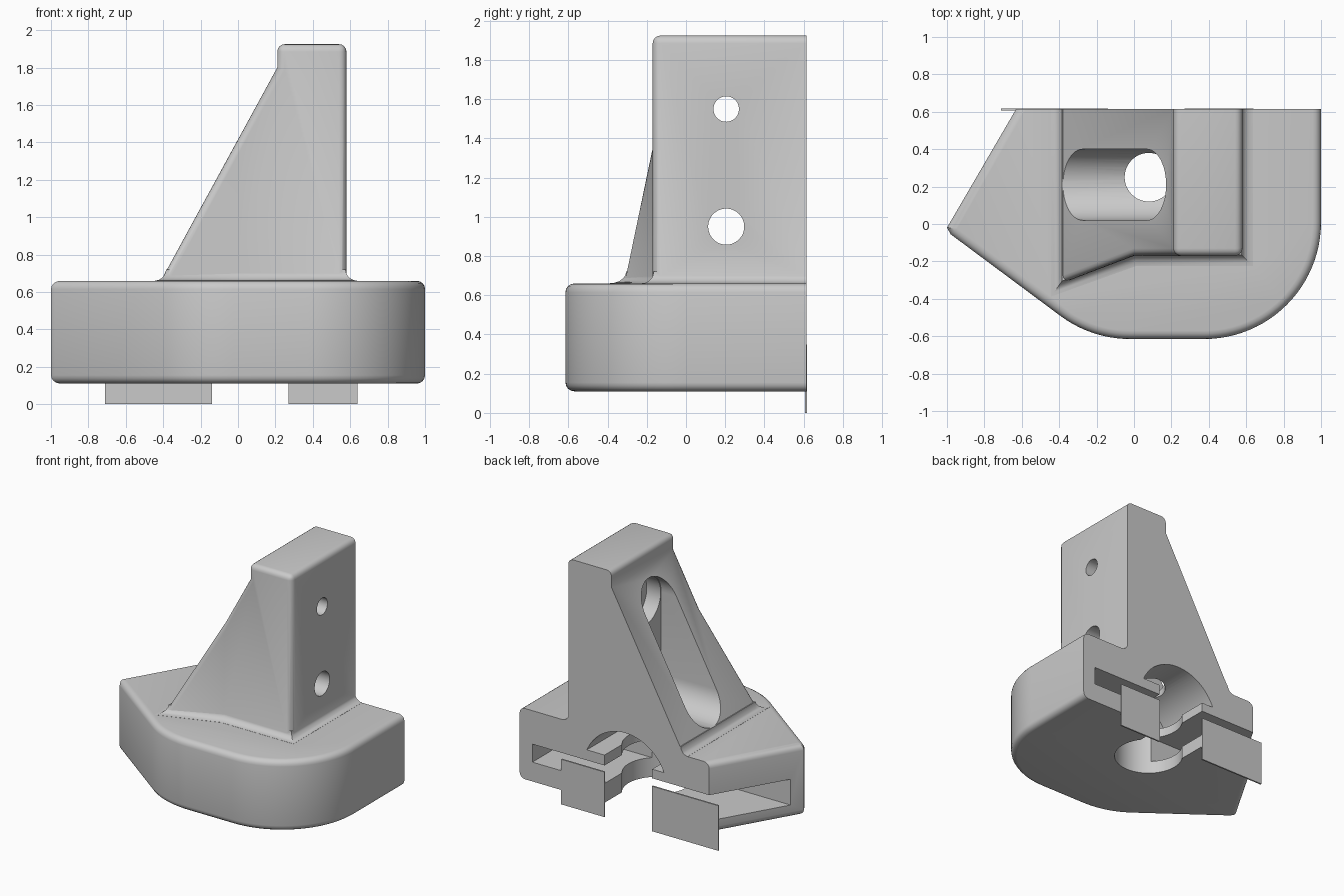
import bpy, bmesh, math
from math import sin, cos, pi, radians

cube = bpy.data.objects.get("Cube")
if cube:
    bpy.data.objects.remove(cube, do_unlink=True)

grey = bpy.data.materials.new("plain grey")
grey.use_nodes = True
colour = (0.59, 0.59, 0.59, 1)
grey.diffuse_color = colour
grey.node_tree.nodes["Principled BSDF"].inputs["Base Color"].default_value = colour


def finish(bm, name):
    bmesh.ops.recalc_face_normals(bm, faces=bm.faces)
    mesh = bpy.data.meshes.new(name)
    bm.to_mesh(mesh)
    bm.free()
    mesh.materials.append(grey)
    ob = bpy.data.objects.new(name, mesh)
    bpy.context.collection.objects.link(ob)
    return ob


def loft(rings):
    """Closed solid through a list of equal rings of points."""
    bm = bmesh.new()
    loops = [[bm.verts.new(p) for p in ring] for ring in rings]
    for a, b in zip(loops, loops[1:]):
        for i in range(len(a)):
            j = (i + 1) % len(a)
            bm.faces.new((a[i], a[j], b[j], b[i]))
    bm.faces.new(loops[0])
    bm.faces.new(loops[-1])
    return bm


def prism(outline, axis, lo, hi):
    """Extrude a 2D outline along x, y or z."""
    place = {"x": lambda u, v, w: (w, u, v),
             "y": lambda u, v, w: (u, w, v),
             "z": lambda u, v, w: (u, v, w)}[axis]
    return loft([[place(u, v, w) for u, v in outline] for w in (lo, hi)])


def arc(cx, cy, r, start, end, n):
    return [(cx + r * cos(radians(start + (end - start) * i / n)),
             cy + r * sin(radians(start + (end - start) * i / n))) for i in range(n + 1)]


def circle(cx, cy, r, n=48):
    return arc(cx, cy, r, 0, 360, n)[:-1]


def rect(u0, u1, v0, v1):
    return [(u0, v0), (u1, v0), (u1, v1), (u0, v1)]


def bevel(bm, edges, width):
    # Faces must agree on their outside before the edges are rounded
    bmesh.ops.recalc_face_normals(bm, faces=bm.faces)
    bmesh.ops.bevel(bm, geom=edges, offset=width, segments=4, profile=0.5,
                    affect='EDGES', clamp_overlap=True)


def combine(target, other, operation):
    mod = target.modifiers.new("join", 'BOOLEAN')
    mod.operation, mod.solver, mod.object = operation, 'EXACT', other
    bpy.context.view_layer.objects.active = target
    bpy.ops.object.modifier_apply(modifier=mod.name)
    bpy.data.objects.remove(other, do_unlink=True)


BACK = 0.615

# Base: rounded block with a slanted side, soft rims except along the back
outline = ([(-0.63, BACK), (-1, -0.02), (-0.98, -0.055)]
           + arc(-0.02, 0.01, 0.625, -126.3, -90, 10)
           + arc(0.375, 0.01, 0.625, -90, 0, 24) + [(1, BACK)])
bm = prism(outline, "z", 0.11, 0.66)
rims = [e for e in bm.edges
        if abs(e.verts[0].co.z - e.verts[1].co.z) < 0.01
        and min(v.co.y for v in e.verts) < BACK - 0.01]
bevel(bm, rims, 0.045)
body = finish(bm, "mount_body")

# Tower: upright with a sloping side and a flared front corner
bm = bmesh.new()
side = [(0.58, 0.5), (0.58, 1.925), (0.21, 1.925), (0.21, 1.8)]
front = [bm.verts.new((x, -0.17, z)) for x, z in side]
rear = [bm.verts.new((x, BACK, z)) for x, z in side]
mid_top = bm.verts.new((0, -0.17, 1.415))
mid_foot = bm.verts.new((0, -0.17, 0.5))
flare_foot = bm.verts.new((-0.5, -0.36, 0.5))
rear_foot = bm.verts.new((-0.5, BACK, 0.5))
for i in range(3):
    bm.faces.new((front[i], front[i + 1], rear[i + 1], rear[i]))
bm.faces.new(front + [mid_top, mid_foot])
bm.faces.new((mid_foot, mid_top, flare_foot))
bm.faces.new((front[3], mid_top, flare_foot, rear_foot, rear[3]))
bm.faces.new(rear + [rear_foot])
bm.faces.new((front[0], mid_foot, flare_foot, rear_foot, rear[0]))
pairs = [(front[0], front[1]), (front[1], front[2]), (front[2], front[3]),
         (front[3], mid_top), (mid_top, flare_foot),
         (front[1], rear[1]), (front[2], rear[2])]
bevel(bm, [bm.edges.get(p) for p in pairs], 0.04)
tower = finish(bm, "tower")

# Fillet skirt where the tower meets the base
foot = [(-0.385, BACK, -1, 0), (-0.385, -0.305, -1, -1.4), (0, -0.165, 0.19, -1),
        (0.575, -0.165, 1, -1), (0.575, BACK, 1, 0)]
steps = [(0.06, 0.6)]
for i in range(6):
    a = i / 5 * pi / 2
    steps.append((0.06 * (1 - sin(a)), 0.661 + 0.06 * (1 - cos(a))))
skirt = finish(loft([[(x + dx * o, y + dy * o, z) for x, y, dx, dy in foot]
                     for o, z in steps]), "skirt")

combine(body, tower, 'UNION')
combine(body, skirt, 'UNION')

# Openings: long slot, screw holes, drop hole, rear arch, passage, strap slots
capsule = arc(0.21, 1.54, 0.19, 0, 180, 24) + arc(0.21, 0.91, 0.19, 180, 360, 24)
cuts = [
    (capsule, "x", -0.7, 0.2),
    (circle(0.21, 1.54, 0.185), "x", 0.1, 0.32),
    (circle(0.205, 1.55, 0.065), "x", 0.15, 0.7),
    (circle(0.205, 0.95, 0.092), "x", 0.15, 0.7),
    (arc(0.09, 0.34, 0.36, 23, 157, 32), "y", 0.08, 0.7),
    (circle(0.08, 0.25, 0.13), "z", 0.55, 0.85),
    (circle(0.07, 0.25, 0.25), "z", 0.05, 0.5),
    (rect(-0.14, 0.27, 0.05, 0.5), "y", 0.25, 0.7),
    (rect(0.2, 0.89, 0.26, 0.4), "y", 0.07, 0.7),
    (rect(-1.2, -0.1, 0.21, 0.41), "y", 0.07, 0.7),
]
for outline, axis, lo, hi in cuts:
    cutter = finish(prism(outline, axis, lo, hi), "cutter")
    cutter.hide_render = True
    combine(body, cutter, 'DIFFERENCE')

# Thin hanging tabs at the back
for name, x0, x1 in (("left_tab", 0.27, 0.64), ("right_tab", -0.71, -0.14)):
    finish(prism(rect(x0, x1, 0, 0.35), "y", 0.606, 0.618), name)

# Smooth rounded edges, crisp corners
bpy.ops.object.select_all(action='DESELECT')
body.select_set(True)
bpy.context.view_layer.objects.active = body
bpy.ops.object.shade_smooth_by_angle(angle=radians(32))
